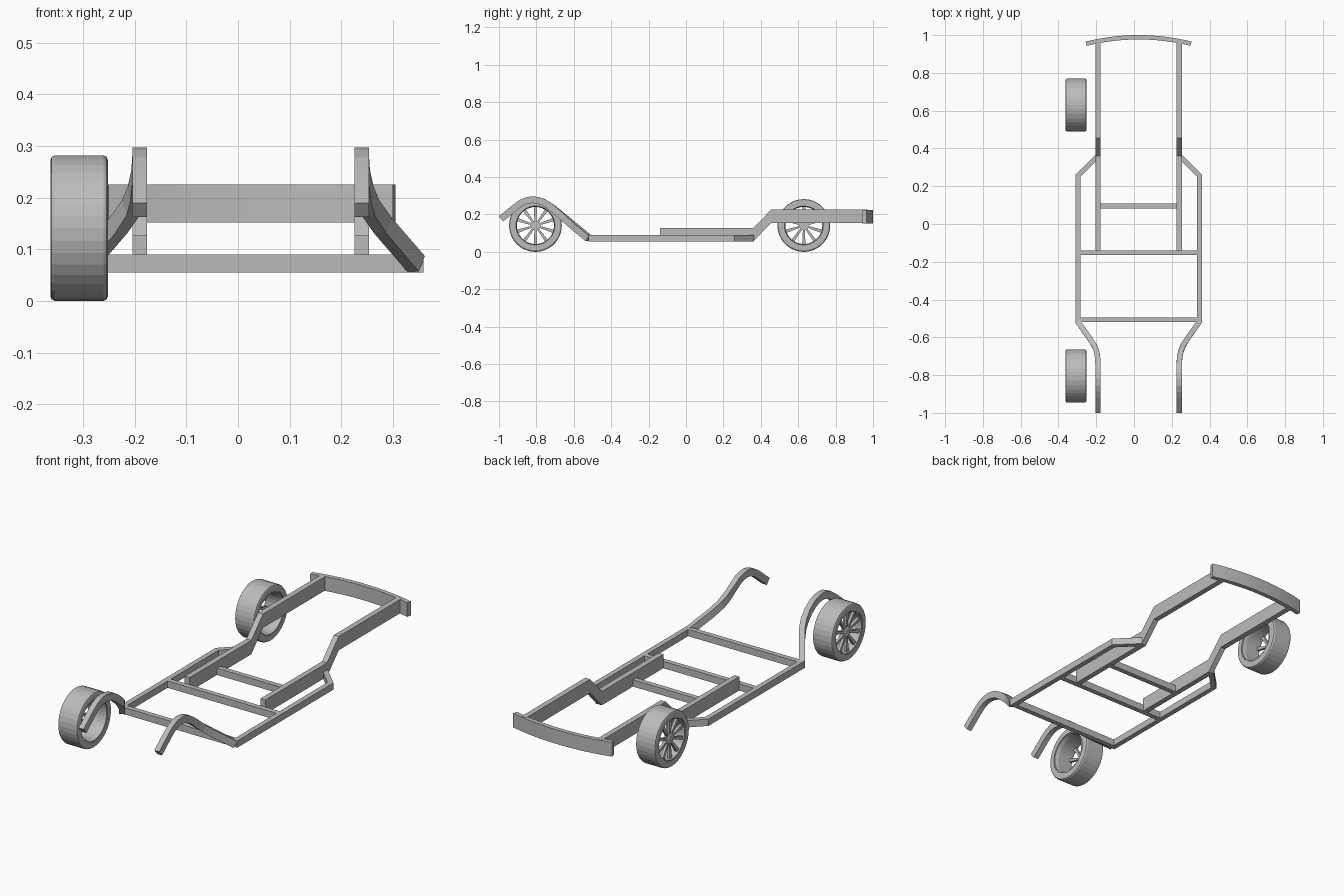
import bpy, bmesh, math
from mathutils import Vector

if "Cube" in bpy.data.objects:
    bpy.data.objects.remove(bpy.data.objects["Cube"])

CX = 0.0245                      # centre line of the frame
grey = bpy.data.materials.new("plain_grey")
grey.diffuse_color = (0.5, 0.5, 0.5, 1)
grey.use_nodes = True
grey.node_tree.nodes["Principled BSDF"].inputs["Base Color"].default_value = grey.diffuse_color


def finish(name, bm):
    bmesh.ops.recalc_face_normals(bm, faces=bm.faces)
    me = bpy.data.meshes.new(name)
    bm.to_mesh(me)
    bm.free()
    me.materials.append(grey)
    ob = bpy.data.objects.new(name, me)
    bpy.context.collection.objects.link(ob)
    return ob


def sweep(name, path, w, h, upright=True):
    """Rectangular beam along a path, mitred in plan; upright keeps sections vertical."""
    bm = bmesh.new()
    pts = [Vector(p) for p in path]
    rings = []
    for i, p in enumerate(pts):
        a = (p - pts[i - 1]) if i else (pts[1] - p)
        b = (pts[i + 1] - p) if i < len(pts) - 1 else a
        t = (a.normalized() + b.normalized()).normalized()
        flat = Vector((t.x, t.y, 0)).normalized()
        side = flat.cross(Vector((0, 0, 1)))
        fa = Vector((a.x, a.y, 0)).normalized()
        mitre = 1 / max(0.5, fa.dot(flat))
        up = Vector((0, 0, 1)) if upright else side.cross(t).normalized()
        s, u = side * w / 2 * mitre, up * h / 2
        rings.append([bm.verts.new(p + q) for q in (-s - u, s - u, s + u, -s + u)])
    for r, n in zip(rings, rings[1:]):
        for k in range(4):
            bm.faces.new((r[k], r[(k + 1) % 4], n[(k + 1) % 4], n[k]))
    bm.faces.new(rings[0])
    bm.faces.new(rings[-1])
    return finish(name, bm)


# side members, mirrored about the frame centre line: (y, offset, z)
FRONT = [(-0.989, .215, .176), (-0.91, .215, .241), (-0.88, .215, .262), (-0.85, .215, .275),
         (-0.82, .215, .279), (-0.79, .215, .275), (-0.76, .215, .265), (-0.72, .216, .239),
         (-0.68, .222, .206), (-0.65, .232, .180), (-0.61, .256, .146), (-0.52, .320, .072)]
INNER = [(-0.14, .215, .091), (0.36, .215, .091), (0.455, .215, .19), (0.97, .215, .19)]
OUTER = [(-0.52, .322, .0725), (0.255, .322, .0725), (0.355, .222, .0725)]
for s, label in ((-1, "left"), (1, "right")):
    for name, path, w, h, upright in (("front_horn", FRONT, .028, .036, False),
                                      ("inner_rail", INNER, .028, .071, True),
                                      ("outer_rail", OUTER, .026, .035, True)):
        sweep(f"{name}_{label}", [(CX + s * o, y, z) for y, o, z in path], w, h, upright)

# cross members
for name, y, half in (("front_crossmember", -0.507, .335), ("middle_crossmember", -0.152, .322),
                      ("rear_crossmember", 0.095, .215)):
    sweep(name, [(CX - half, y, .0725), (CX + half, y, .0725)], .026, .035)

# curved rear bumper
R = 1.15
sweep("rear_bumper", [(CX + R * math.sin(a), 0.9885 - R + R * math.cos(a), .1885)
                      for a in [(-1 + i / 8) * 0.244 for i in range(17)]], .023, .073)


# wheels (left side only)
def lathe(name, profile, centre, n=36, closed=True):
    bm = bmesh.new()
    cx, cy, cz = centre
    rings = [[bm.verts.new((cx + x, cy + r * math.cos(2 * math.pi * k / n),
                            cz + r * math.sin(2 * math.pi * k / n))) for k in range(n)]
             for x, r in profile]
    m = len(rings)
    for i in range(m if closed else m - 1):
        a, b = rings[i], rings[(i + 1) % m]
        for k in range(n):
            j = (k + 1) % n
            bm.faces.new((a[k], a[j], b[j], b[k]))
    if not closed:
        bm.faces.new(rings[0])
        bm.faces.new(rings[-1])
    return finish(name, bm)


TYRE = [(-.0555, .108), (-.0555, .132), (-.053, .138), (-.047, .141),
        (.047, .141), (.053, .138), (.0555, .132), (.0555, .108)]
RIM = [(-.053, .109), (-.053, .103), (-.047, .099), (.035, .099), (.053, .104), (.053, .109)]
HUB = [(-.048, .018), (-.044, .026), (-.026, .026)]
SPOKES = 10
for label, y in (("front", -0.805), ("rear", 0.63)):
    c = Vector((-0.3075, y, 0.141))
    lathe(f"{label}_tyre", TYRE, c)
    lathe(f"{label}_rim", RIM, c)
    lathe(f"{label}_hub", HUB, c, 20, False)
    bm = bmesh.new()
    for k in range(SPOKES):
        a = 2 * math.pi * (k + 0.5) / SPOKES
        d = Vector((0, math.cos(a), math.sin(a)))
        t = Vector((0, -math.sin(a), math.cos(a)))
        ends = []
        for r, w, x0, x1 in ((.020, .005, -.043, -.030), (.102, .009, -.048, -.034)):
            ends.append([bm.verts.new(c + d * r + t * q * w + Vector((x, 0, 0)))
                         for x, q in ((x0, -1), (x0, 1), (x1, 1), (x1, -1))])
        i, o = ends
        for e in range(4):
            f = (e + 1) % 4
            bm.faces.new((i[e], i[f], o[f], o[e]))
        bm.faces.new(i)
        bm.faces.new(o)
    finish(f"{label}_spokes", bm)
